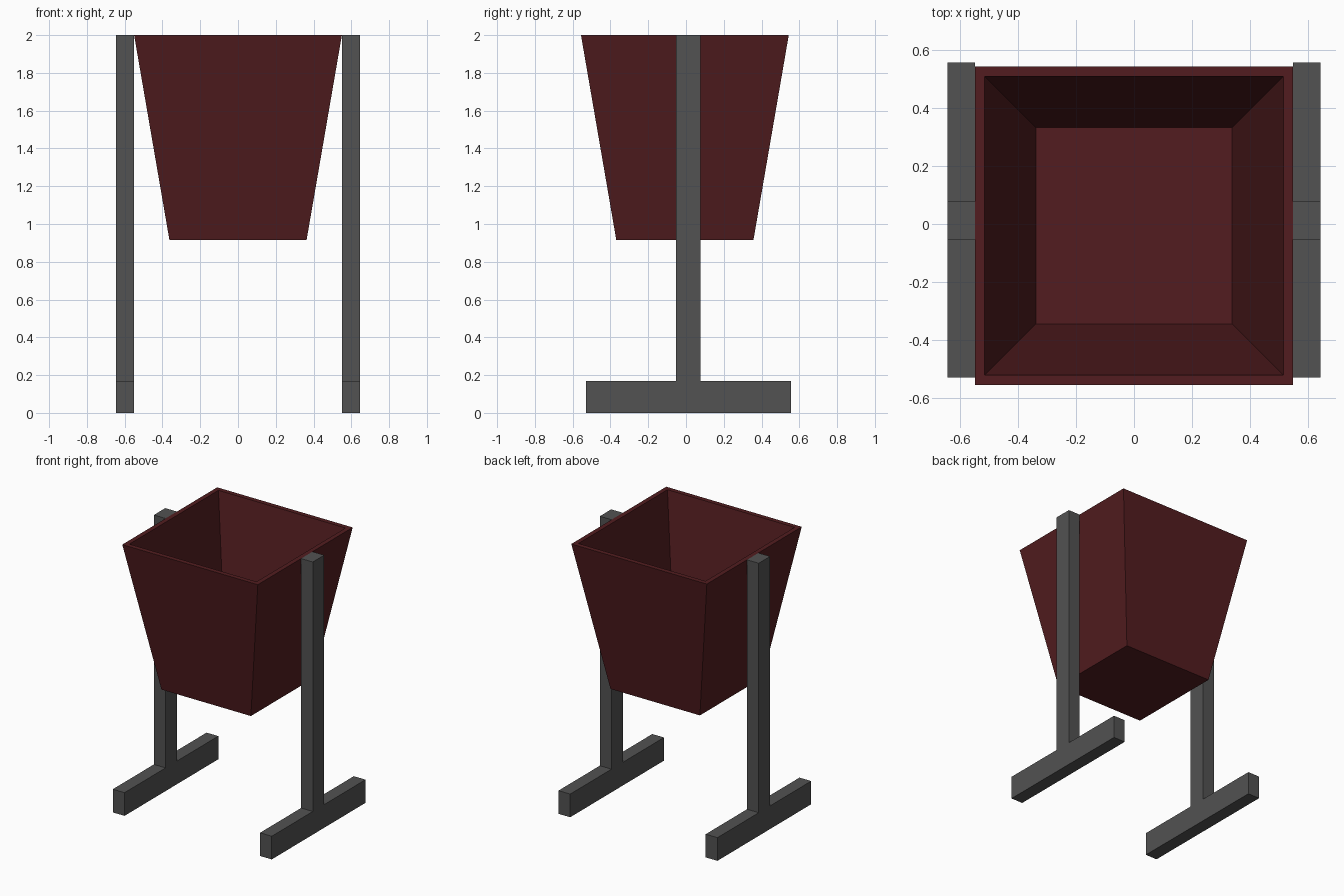
import bpy, bmesh

if "Cube" in bpy.data.objects:
    bpy.data.objects.remove(bpy.data.objects["Cube"])


def material(name, color):
    mat = bpy.data.materials.new(name)
    mat.diffuse_color = color
    mat.use_nodes = True
    mat.node_tree.nodes["Principled BSDF"].inputs["Base Color"].default_value = mat.diffuse_color
    return mat


def add_object(name, bm, mat):
    bmesh.ops.recalc_face_normals(bm, faces=bm.faces)
    mesh = bpy.data.meshes.new(name)
    bm.to_mesh(mesh)
    bm.free()
    mesh.materials.append(mat)
    obj = bpy.data.objects.new(name, mesh)
    bpy.context.collection.objects.link(obj)
    return obj


red = material("dark_red", (0.085, 0.012, 0.014, 1))
grey = material("dark_grey", (0.085, 0.085, 0.085, 1))

# Side stands: inverted T profile extruded along x
profile = [(-0.53, 0), (0.557, 0), (0.557, 0.17), (0.078, 0.17),
           (0.078, 2), (-0.054, 2), (-0.054, 0.17), (-0.53, 0.17)]
for side, name in ((-1, "left_stand"), (1, "right_stand")):
    bm = bmesh.new()
    face = bm.faces.new([bm.verts.new((side * 0.55, y, z)) for y, z in profile])
    ext = bmesh.ops.extrude_face_region(bm, geom=[face])["geom"]
    verts = [v for v in ext if isinstance(v, bmesh.types.BMVert)]
    bmesh.ops.translate(bm, verts=verts, vec=(side * 0.095, 0, 0))
    add_object(name, bm, grey)

# Tapered bin: square rings running up the outside, over the rim, down to the floor
rings = [(0.363, 0.915), (0.55, 2.0), (0.516, 2.0), (0.339, 0.95)]
bm = bmesh.new()
loops = [[bm.verts.new((sx * r, sy * r - 0.006, z))
          for sx, sy in ((-1, -1), (1, -1), (1, 1), (-1, 1))] for r, z in rings]
for a, b in zip(loops, loops[1:]):
    for i in range(4):
        j = (i + 1) % 4
        bm.faces.new((a[i], a[j], b[j], b[i]))
bm.faces.new(loops[0][::-1])
bm.faces.new(loops[-1])
add_object("tapered_bin", bm, red)
